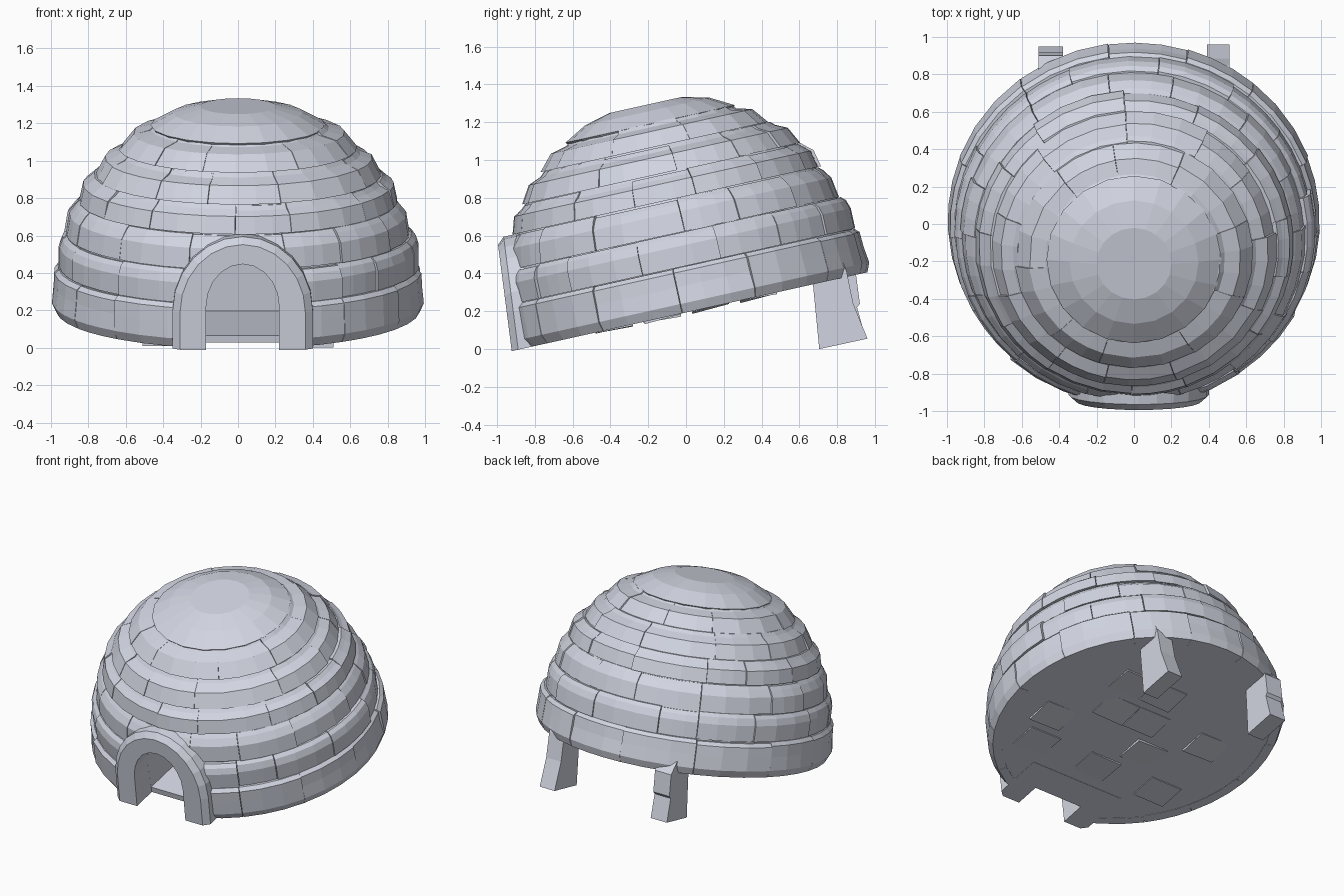
import bpy, bmesh, math, random
from mathutils import Matrix

if "Cube" in bpy.data.objects:
    bpy.data.objects.remove(bpy.data.objects["Cube"])

random.seed(4)
TILT = math.radians(12.5)
PLACE = Matrix.Translation((0, 0.03, 0.2)) @ Matrix.Rotation(TILT, 4, 'X')
SY = 0.98          # dome is slightly shorter front to back
DOOR_X = 0.025

snow = bpy.data.materials.new("pale_snow")
snow.diffuse_color = (0.64, 0.665, 0.75, 1)
snow.use_nodes = True
snow.node_tree.nodes["Principled BSDF"].inputs["Base Color"].default_value = snow.diffuse_color


def make(name, bm, tilt=True):
    bmesh.ops.recalc_face_normals(bm, faces=bm.faces)
    me = bpy.data.meshes.new(name)
    bm.to_mesh(me)
    bm.free()
    me.materials.append(snow)
    ob = bpy.data.objects.new(name, me)
    bpy.context.collection.objects.link(ob)
    if tilt:
        ob.matrix_world = PLACE
    return ob


def loft(bm, loops):
    """Closed solid through equal-length loops of points."""
    rows = [[bm.verts.new(p) for p in lp] for lp in loops]
    n = len(rows[0])
    for a, b in zip(rows, rows[1:]):
        for i in range(n):
            bm.faces.new((a[i], a[(i + 1) % n], b[(i + 1) % n], b[i]))
    bm.faces.new(rows[0])
    bm.faces.new(rows[-1])


def ring(r, z, n=36):
    return [(r * math.cos(2 * math.pi * i / n), SY * r * math.sin(2 * math.pi * i / n), z)
            for i in range(n)]


# course boundaries: height, radius
LEVELS = [(0.0, 0.985), (0.24, 0.97), (0.42, 0.93), (0.6, 0.855),
          (0.745, 0.775), (0.89, 0.64), (1.02, 0.465)]
COUNTS = [14, 15, 14, 13, 11, 9]

# inner dome under the blocks
bm = bmesh.new()
loft(bm, [ring(r - 0.028, z + (0.002 if z == 0 else 0)) for z, r in LEVELS])
core = make("dome_core", bm)

# snow blocks, course by course
bm = bmesh.new()
for k, ((z0, r0), (z1, r1)) in enumerate(zip(LEVELS, LEVELS[1:])):
    n = COUNTS[k]
    cuts = [2 * math.pi * (i + 0.5 * (k % 2) + random.uniform(-0.22, 0.22)) / n for i in range(n)]
    cuts.append(cuts[0] + 2 * math.pi)
    for a0, a1 in zip(cuts, cuts[1:]):
        # the upper front is worn smoother than the back
        smooth = k >= 3 and math.sin((a0 + a1) / 2) < -0.35
        amp = 0.003 if smooth else 0.012
        step = 0.003 if smooth else 0.012
        d = random.uniform(-amp, amp)
        low = r0 - step + d
        top = r1 + step + d
        dz = random.uniform(-0.008, 0.008) if k < 5 else 0
        zt, zb = z1 - 0.001 + min(dz, 0), z0 + 0.001
        prof = [(low - 0.07, zb), (low, zb)]
        if k == 0:
            prof = [(low - 0.07, 0), (0.972, 0), (0.995 + d * 0.4, 0.05)]
        rm, zm = (low + top) / 2 + 0.008, (z0 + z1) / 2 + 0.02
        prof += [(rm, zm), (top, zt - 0.022), (top - 0.024, zt), (r1 - 0.085, zt)]
        gap = 0.0015
        loops = []
        for j in range(4):
            a = a0 + gap + (a1 - a0 - 2 * gap) * j / 3
            loops.append([(r * math.cos(a), SY * r * math.sin(a), z) for r, z in prof])
        loft(bm, loops)
blocks = make("snow_blocks", bm)

# domed cap with a flat crown
bm = bmesh.new()
loft(bm, [ring(0.44, 0.98, 20), ring(0.468, 1.015, 20), ring(0.345, 1.082, 20), ring(0.2, 1.118, 20)])
make("dome_cap", bm)


def arch(hw, spring, apex, base, steps=12):
    """Outline (x, z) of a round-topped doorway."""
    pts = [(DOOR_X - hw, base)]
    for i in range(steps + 1):
        t = math.pi * (1 - i / steps)
        pts.append((DOOR_X + hw * math.cos(t), spring + (apex - spring) * math.sin(t)))
    pts.append((DOOR_X + hw, base))
    return pts


# door surround, leaning back and chamfered
bm = bmesh.new()
outer, inner = arch(0.375, 0.2, 0.6, 0.0), arch(0.335, 0.2, 0.565, 0.0)
front = lambda z: -0.975 + 0.09 * z
loft(bm, [[(x, -0.6, z) for x, z in outer],
          [(x, front(z) + 0.035, z) for x, z in outer],
          [(x, front(z), z) for x, z in inner]])
surround = make("door_surround", bm)


# hollow the doorway: a room above the floor and a notch through the front edge
def cutter(name, y_end, base, hw):
    b = bmesh.new()
    o = arch(hw, 0.23, 0.46, base, 10)
    loft(b, [[(x, -1.3, z) for x, z in o], [(x, y_end, z) for x, z in o]])
    c = make(name, b)
    c.hide_render = True
    return c


tools = [cutter("room_cutter", -0.2, 0.04, 0.195), cutter("notch_cutter", -0.8, -0.2, 0.1955)]
for ob in (core, blocks, surround):
    bpy.context.view_layer.objects.active = ob
    for c in tools:
        m = ob.modifiers.new("cut", 'BOOLEAN')
        m.operation = 'DIFFERENCE'
        m.solver = 'EXACT'
        m.object = c
        bpy.ops.object.modifier_apply(modifier=m.name)
for c in tools:
    bpy.data.objects.remove(c)

# uneven slabs under the floor
bm = bmesh.new()
for i in range(-2, 3):
    for j in range(-2, 2):
        if (i * 3 + j * 5) % 4 == 0 or (i + j) % 3 == 1:
            mat = (Matrix.Translation((i * 0.26 + 0.07 * (j % 2), j * 0.26 + 0.1, 0.012))
                   @ Matrix.Rotation(random.uniform(-0.06, 0.06), 4, 'X')
                   @ Matrix.Rotation(random.uniform(-0.06, 0.06), 4, 'Y')
                   @ Matrix.Diagonal((0.25, 0.2, 0.034, 1)))
            bmesh.ops.create_cube(bm, size=1, matrix=mat)
make("floor_slabs", bm)


# rear legs: side profile (y, z) pulled across x
def leg(name, x0, x1, prof):
    b = bmesh.new()
    loft(b, [[(x, y, z) for y, z in prof] for x in (x0, x1)])
    make(name, b, tilt=False)


leg("rear_leg_right", 0.39, 0.51,
    [(0.67, 0.45), (0.67, 0.36), (0.705, 0.0), (0.96, 0.055), (0.885, 0.24), (0.85, 0.41), (0.83, 0.46)])
leg("rear_leg_left", -0.51, -0.38,
    [(0.70, 0.45), (0.70, 0.34), (0.72, 0.01), (0.95, 0.06), (0.905, 0.22), (0.92, 0.24),
     (0.9, 0.39), (0.83, 0.46)])
